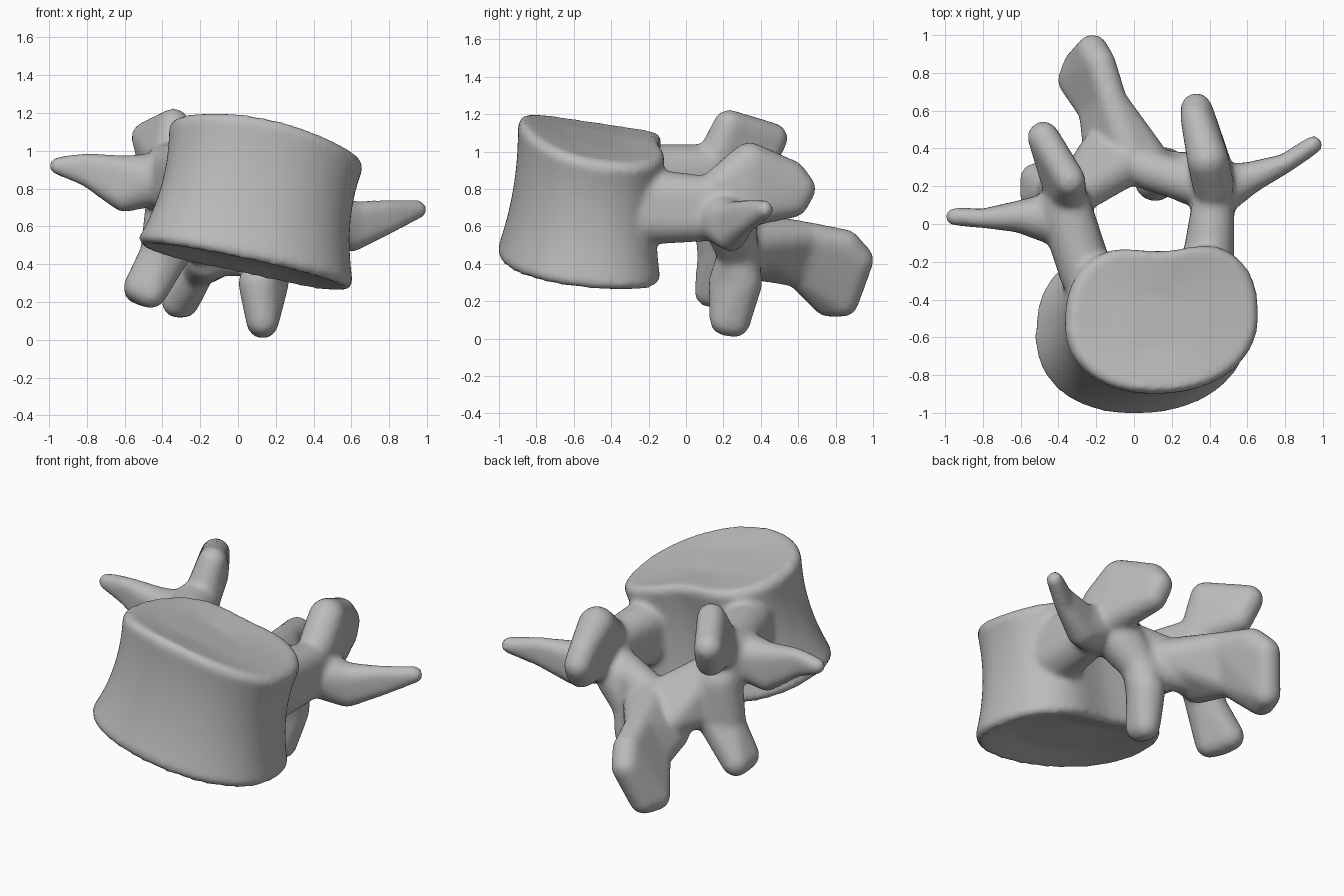
import bpy, bmesh, math

cube = bpy.data.objects.get("Cube")
if cube:
    bpy.data.objects.remove(cube)

bone = bpy.data.materials.new("bone_grey")
bone.use_nodes = True
bone.diffuse_color = (.5, .5, .5, 1)
bone.node_tree.nodes["Principled BSDF"].inputs["Base Color"].default_value = bone.diffuse_color

# Flesh radii shared by every lobe
THICK, MEDIUM, THIN, SLIM = .14, .11, .085, .05

bm = bmesh.new()


def hull(*stages):
    """Convex lobe wrapped around balls; a stage is a radius and its centres."""
    part = bmesh.new()
    for radius, *centres in stages:
        for centre in centres:
            ball = bmesh.ops.create_icosphere(part, subdivisions=3, radius=radius)
            bmesh.ops.translate(part, verts=ball["verts"], vec=centre)
    points = [v.co.copy() for v in part.verts]
    part.free()
    verts = [bm.verts.new(p) for p in points]
    result = bmesh.ops.convex_hull(bm, input=verts)
    inner = {g for g in result["geom_interior"] if isinstance(g, bmesh.types.BMVert)}
    loose = {v for v in verts if v.is_valid and not v.link_faces}
    bmesh.ops.delete(bm, geom=list(inner | loose), context="VERTS")


def chain(*stages):
    """Joined lobes, one between each pair of neighbouring stages."""
    for first, second in zip(stages, stages[1:]):
        hull(first, second)


def upright(radius, x, y, low, high):
    """Stage with one ball above another."""
    return radius, (x, y, low), (x, y, high)


def spow(value, power):
    return math.copysign(abs(value) ** power, value)


def lower_plate(x, y):
    return .335 - .21 * x - .1 * y


def upper_plate(x, y):
    return 1.07 - .18 * x - .15 * y - .24 * (x - .1) ** 2


def body_ring(t, scale, sides=64):
    """Kidney-shaped section at height t between the two tilted plates."""
    ring = []
    half_width = scale * (.495 + .2 * (t - .65) ** 2)
    half_depth = .76 * half_width
    for i in range(sides):
        angle = math.tau * i / sides
        rear = math.sin(angle) > 0
        power = .8 if rear else .93
        u, v = spow(math.cos(angle), power), spow(math.sin(angle), power)
        # The rear wall is fuller at its corners and hollow in the middle
        stretch = 1.12 - .18 * math.exp(-5 * u * u) if rear else 1
        x = .035 + .12 * t + half_width * u
        y = -.58 + .075 * t + half_depth * v * stretch + .04 * half_width * u
        low, high = lower_plate(x, y), upper_plate(x, y)
        ring.append(bm.verts.new((x, y, low + (high - low) * t)))
    return ring


# Vertebral body: dished plates, rounded rims and a waisted wall
levels = [(.06, .5), (0, .93)] + [(i / 20, 1) for i in range(1, 20)] + [(1, .93), (.965, .5)]
rings = [body_ring(t, scale) for t, scale in levels]
for lower, upper in zip(rings, rings[1:]):
    for i in range(len(lower)):
        bm.faces.new((lower[i - 1], lower[i], upper[i], upper[i - 1]))
bm.faces.new(rings[0][::-1])
bm.faces.new(rings[-1])

# Pedicles
hull(upright(THICK, .39, -.22, .64, .77), upright(MEDIUM, .42, .12, .63, .76))
hull(upright(THICK, -.25, -.27, .78, .9), upright(THICK, -.37, .1, .8, .9))

# Transverse processes
right_root, left_root = (-.42, .03, .85), (.44, .18, .65)
chain((THICK, right_root), upright(THIN, -.6, .04, .76, .89),
      upright(SLIM, -.8, .03, .86, .94), (SLIM, (-.95, .04, .92)))
chain((THICK, left_root), upright(THIN, .6, .24, .55, .65),
      upright(SLIM, .8, .32, .61, .69), (SLIM, (.95, .42, .69)))

# Superior articular processes
hull((MEDIUM, (-.36, .15, .93)),
     (THIN, (-.34, .23, 1.14), (-.48, .46, 1.07), (-.45, .4, .95)))
hull((MEDIUM, (.39, .34, .94), (.42, .2, .82), (.41, .3, .7)),
     (THIN, (.33, .56, .87), (.33, .61, .8), (.34, .57, .73)))

# Laminae, meeting at the crest
crest, notch = (-.02, .32, .57), (-.06, .38, .42)
hull((MEDIUM, crest, (.32, .21, .65)), (THIN, notch, (.2, .3, .42)))
hull((MEDIUM, crest, (-.3, .16, .76)), (THIN, notch, (-.2, .4, .52), (-.34, .18, .55)))

# Inferior articular processes
chain((THICK, (.3, .24, .6)), (MEDIUM, (.18, .28, .45)),
      (MEDIUM, (.11, .23, .3), (.16, .3, .3)),
      (THIN, (.13, .21, .1), (.13, .26, .09)))
chain((THICK, (-.35, .17, .72)), (MEDIUM, (-.41, .17, .45), (-.35, .2, .48)),
      (THIN, (-.46, .13, .25), (-.52, .15, .28), (-.52, .24, .27)))

# Spinous process
chain((MEDIUM, (.06, .36, .52), (-.02, .38, .56), (-.16, .38, .42)),
      (THIN, (-.12, .65, .54), (-.21, .6, .36)),
      (THIN, (-.18, .85, .5), (-.22, .92, .42), (-.32, .76, .2), (-.29, .84, .2)))

bmesh.ops.recalc_face_normals(bm, faces=bm.faces)
mesh = bpy.data.meshes.new("vertebra")
bm.to_mesh(mesh)
bm.free()
mesh.materials.append(bone)
vertebra = bpy.data.objects.new("vertebra", mesh)
bpy.context.collection.objects.link(vertebra)

# Fuse the lobes into one skin and soften the joints
fuse = vertebra.modifiers.new("fuse", "REMESH")
fuse.mode = "VOXEL"
fuse.voxel_size = .018
fuse.use_smooth_shade = True
soften = vertebra.modifiers.new("soften", "SMOOTH")
soften.factor = .5
soften.iterations = 10
mesh.shade_smooth()
